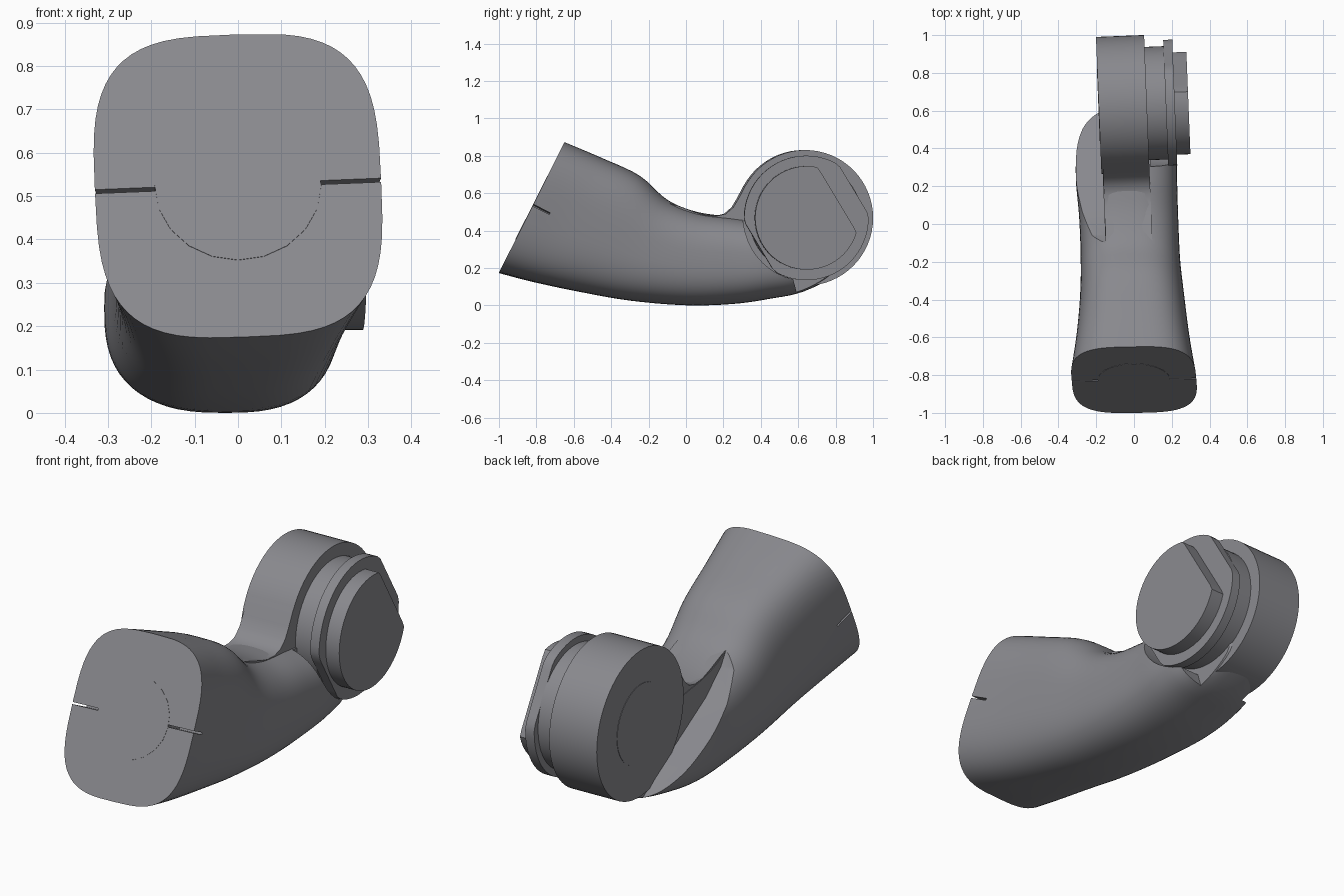
import bpy, bmesh, math
from mathutils import Matrix, Vector

if "Cube" in bpy.data.objects:
    bpy.data.objects.remove(bpy.data.objects["Cube"])

CY, CZ = 0.635, 0.468                       # joint axis position
YAW = Matrix.Translation((0, CY, 0)) @ Matrix.Rotation(0.04, 4, 'Z') @ Matrix.Translation((0, -CY, 0))
GREY = bpy.data.materials.new('dark_grey')
GREY.diffuse_color = (0.25, 0.25, 0.27, 1)
GREY.use_nodes = True
GREY.node_tree.nodes["Principled BSDF"].inputs["Base Color"].default_value = GREY.diffuse_color


def finish(bm, name, angle=30):
    bmesh.ops.recalc_face_normals(bm, faces=bm.faces)
    me = bpy.data.meshes.new(name)
    bm.to_mesh(me)
    bm.free()
    me.materials.append(GREY)
    ob = bpy.data.objects.new(name, me)
    bpy.context.collection.objects.link(ob)
    shade(ob, angle)
    return ob


def shade(ob, angle=30):
    bpy.ops.object.select_all(action='DESELECT')
    bpy.context.view_layer.objects.active = ob
    ob.select_set(True)
    bpy.ops.object.shade_smooth_by_angle(angle=math.radians(angle))


def prism(name, outline, x0, x1, bevel=0):
    """Extrude a y-z outline along the slightly yawed joint axis."""
    bm = bmesh.new()
    a, b = ([bm.verts.new(YAW @ Vector((x, y, z))) for y, z in outline] for x in (x0, x1))
    ends = [bm.faces.new(a), bm.faces.new(b)]
    n = len(a)
    for i in range(n):
        bm.faces.new((a[i], a[(i + 1) % n], b[(i + 1) % n], b[i]))
    if bevel:
        bmesh.ops.bevel(bm, geom=list(ends[0].edges), offset=bevel, segments=3, profile=0.5, affect='EDGES')
    return finish(bm, name)


def disc(r, flats=(), n=64):
    """Circle outline around the joint; flats are (direction in degrees, distance)."""
    pts = []
    for i in range(n):
        t = 2 * math.pi * i / n
        rr = r
        for d, dist in flats:
            c = math.cos(t - math.radians(d))
            if c > 0.1:
                rr = min(rr, dist / c)
        pts.append((CY + rr * math.cos(t), CZ + rr * math.sin(t)))
    return pts


def cut(ob, cutter):
    m = ob.modifiers.new('cut', 'BOOLEAN')
    m.operation, m.object, m.solver = 'DIFFERENCE', cutter, 'EXACT'
    bpy.context.view_layer.objects.active = ob
    bpy.ops.object.modifier_apply(modifier=m.name)
    bpy.data.objects.remove(cutter)


# arm sections: bottom y,z / top y,z / left x / right x / squareness
SECT = [
    (-1.0, .175, -.65, .872, -.33, .33, 3.3),
    (-.82, .127, -.46, .792, -.303, .297, 3.2),
    (-.58, .075, -.25, .695, -.285, .268, 3.0),
    (-.30, .026, -.10, .565, -.282, .245, 2.8),
    (.00, .001, .06, .50, -.29, .234, 2.7),
    (.25, .008, .24, .475, -.308, .228, 2.7),
    (.45, .036, .41, .45, -.30, .225, 2.7),
    (.63, .075, .55, .43, -.26, .19, 2.8),
    (.85, .18, .70, .43, -.19, .06, 3.5),
]


def spline(k, t):
    p = [SECT[min(max(k + j, 0), len(SECT) - 1)] for j in (-1, 0, 1, 2)]
    return [0.5 * (2 * b + (c - a) * t + (2 * a - 5 * b + 4 * c - d) * t * t + (3 * b - a - 3 * c + d) * t ** 3)
            for a, b, c, d in zip(*p)]


# curved arm body, rolled slightly at the front end
bm = bmesh.new()
rings = []
STEPS, N = 5, 64
rows = [spline(k, s / STEPS) for k in range(len(SECT) - 1) for s in range(STEPS)] + [SECT[-1]]
for i, (by, bz, ty, tz, xl, xr, e) in enumerate(rows):
    roll = 0.04 * max(0, 1 - i / 20)
    mid, axis = Vector((0, (by + ty) / 2, (bz + tz) / 2)), Vector((0, ty - by, tz - bz)) / 2
    ring = []
    for j in range(N):
        t = 2 * math.pi * j / N
        c, s = math.cos(t), math.sin(t)
        u = math.copysign(abs(c) ** (2 / e), c) * (xr - xl) / 2
        v = math.copysign(abs(s) ** (2 / e), s) * axis.length
        u, v = u - v * roll, v + u * roll
        v = max(-axis.length - .003, min(axis.length + .001, v))
        ring.append(bm.verts.new(mid + axis.normalized() * v + Vector(((xl + xr) / 2 + u, 0, 0))))
    rings.append(ring)
for a, b in zip(rings, rings[1:]):
    for j in range(N):
        bm.faces.new((a[j], a[(j + 1) % N], b[(j + 1) % N], b[j]))
bm.faces.new(rings[0])
bm.faces.new(rings[-1])
arm = finish(bm, 'arm_body')

# clearance pockets either side of the joint
arc = [(CY + .335 * math.cos(math.radians(a)), CZ + .335 * math.sin(math.radians(a))) for a in range(90, 266, 8)]
cut(arm, prism('right_pocket', arc + [(.64, -.1), (1.3, -.1), (1.3, 1.0)], .075, .6))
left = [(-.18, .85), (-.14, .62), (-.05, .48), (.08, .375), (.22, .30), (.37, .22), (.51, .145), (.62, .07), (.65, -.1)]
cut(arm, prism('left_pocket', left + [(1.3, -.1), (1.3, 1.0)], -.6, -.18))

# thin slots on the front face
FRONT = Matrix.Translation((0, -.825, .5235)) @ Matrix.Rotation(math.atan2(-.35, .697), 4, 'X')
for name, side in (('left_slot', -1), ('right_slot', 1)):
    bm = bmesh.new()
    bmesh.ops.create_cube(bm, size=1, matrix=FRONT @ Matrix.Rotation(-.045, 4, 'Y')
                          @ Matrix.Translation((side * .29, .0, 0)) @ Matrix.Diagonal((.2, .2, .01, 1)))
    cut(arm, finish(bm, name))
shade(arm)

# round plug set into the front face
bm = bmesh.new()
bmesh.ops.create_cone(bm, cap_ends=True, segments=20, radius1=.192, radius2=.192, depth=.04,
                      matrix=FRONT @ Matrix.Translation((0, .0185, 0)) @ Matrix.Rotation(math.pi / 2, 4, 'X'))
finish(bm, 'front_plug')

# neck joining the arm to the drum
prism('neck', [(-.12, .555), (-.04, .53), (.04, .50), (.10, .482), (.16, .478), (.21, .49), (.25, .525),
               (.28, .575), (.311, .635), (.335, .67), (.5, .65), (.5, .2), (.1, .2), (-.1, .3)], -.178, .068)

# joint drum and the stacked discs on its right side
prism('joint_drum', disc(.363), -.187, .068, bevel=.022)
prism('left_cover', disc(.195), -.189, -.1)
prism('collar', disc(.3), .05, .17)
prism('flange', disc(.333, [(31, .295), (211, .295)]), .168, .216)
prism('end_cap', disc(.277, [(31, .19)]), .2, .288)
